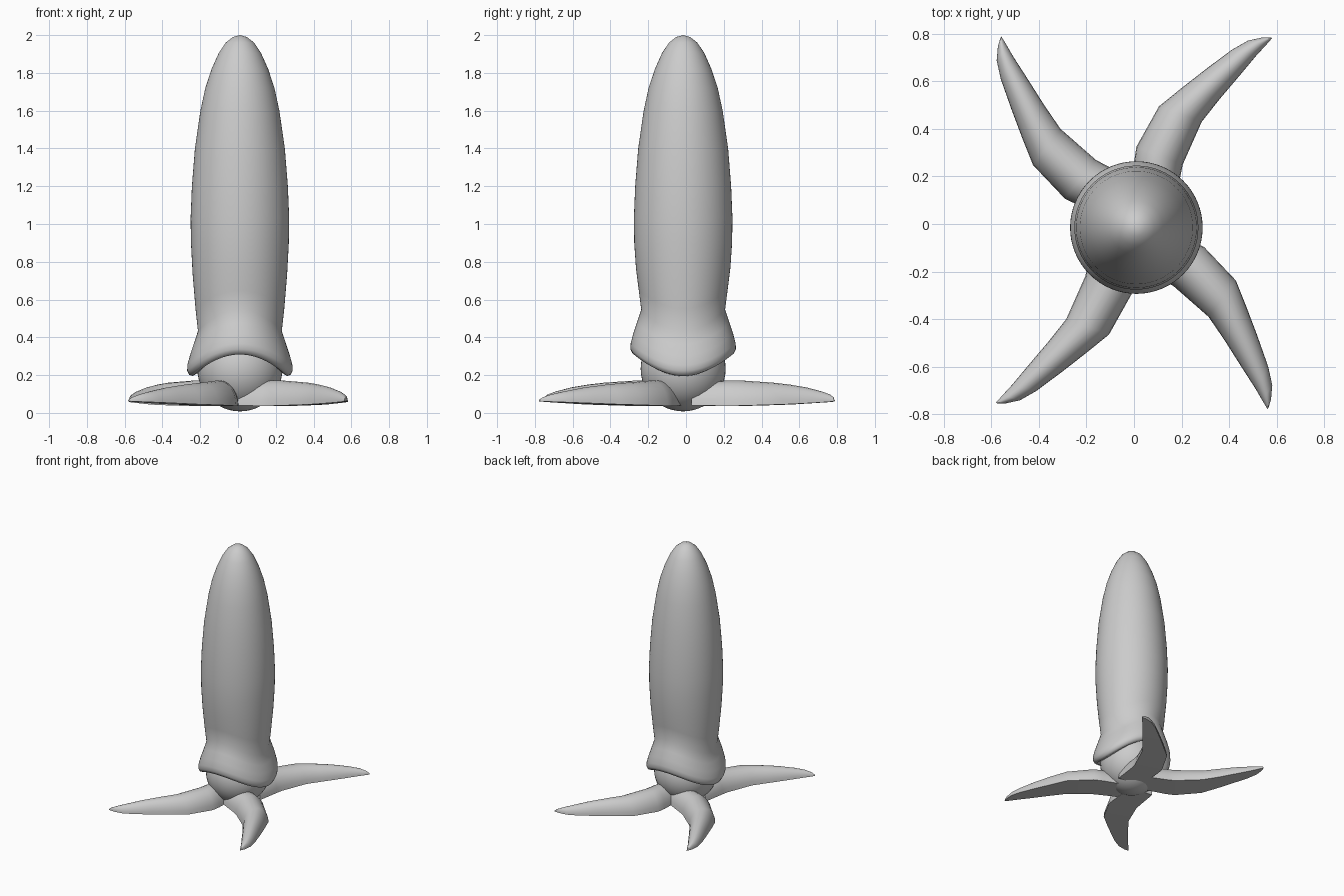
import bpy, bmesh, math
from mathutils import Matrix, Vector

cube = bpy.data.objects.get("Cube")
if cube:
    bpy.data.objects.remove(cube, do_unlink=True)

CENTRE = Vector((0.01, -0.015, 0))

grey = bpy.data.materials.new("pale grey")
grey.use_nodes = True
grey.diffuse_color = (0.6, 0.6, 0.6, 1)
grey.node_tree.nodes["Principled BSDF"].inputs["Base Color"].default_value = (0.6, 0.6, 0.6, 1)


def finish(name, bm, angle):
    bmesh.ops.recalc_face_normals(bm, faces=bm.faces)
    mesh = bpy.data.meshes.new(name)
    bm.to_mesh(mesh)
    bm.free()
    mesh.materials.append(grey)
    obj = bpy.data.objects.new(name, mesh)
    bpy.context.collection.objects.link(obj)
    bpy.ops.object.select_all(action="DESELECT")
    obj.select_set(True)
    bpy.context.view_layer.objects.active = obj
    bpy.ops.object.shade_smooth_by_angle(angle=math.radians(angle))
    return obj


def bridge(bm, rings):
    for a, b in zip(rings, rings[1:]):
        n = len(a)
        for i in range(n):
            j = (i + 1) % n
            bm.faces.new((a[i], a[j], b[j], b[i]))


# Mantle: a lathed bullet whose flared skirt dips at both sides
PROFILE = [(0.19, 0.32), (0.22, 0.27), (0.25, 0.252), (0.268, 0.258), (0.279, 0.28),
           (0.278, 0.31), (0.265, 0.36), (0.245, 0.42), (0.222, 0.49), (0.235, 0.6),
           (0.25, 0.75), (0.259, 0.9), (0.261, 1.03), (0.254, 1.2), (0.238, 1.4),
           (0.209, 1.6), (0.183, 1.72), (0.15, 1.82), (0.112, 1.905), (0.075, 1.96),
           (0.037, 1.99)]
bm = bmesh.new()
SIDES = 64
rings = []
for r, z in PROFILE:
    t = min(max((0.9 - z) / 0.4, 0), 1)
    wave = 0.057 * t * t * (3 - 2 * t)
    ring = []
    for i in range(SIDES):
        a = math.tau * i / SIDES
        ring.append(bm.verts.new(CENTRE + Vector((r * math.cos(a), r * math.sin(a),
                                                  z - wave * math.cos(2 * a)))))
    rings.append(ring)
bridge(bm, rings)
tip = bm.verts.new(CENTRE + Vector((0, 0, 2)))
for i in range(SIDES):
    bm.faces.new((rings[-1][i], rings[-1][(i + 1) % SIDES], tip))
finish("mantle", bm, 60)

# Head: a ball tucked under the skirt
bm = bmesh.new()
bmesh.ops.create_uvsphere(bm, u_segments=48, v_segments=24, radius=0.225,
                          matrix=Matrix.Translation(CENTRE + Vector((0, 0, 0.233))))
finish("head", bm, 60)

# Arms: flat-bottomed domed sections, as (left edge, right edge, bottom, top)
STATIONS = [((-0.01, 0.05), (0.17, 0.03), 0.04, 0.16),
            ((0.0, 0.26), (0.195, 0.2), 0.037, 0.172),
            ((0.01, 0.325), (0.205, 0.25), 0.037, 0.172),
            ((0.105, 0.495), (0.285, 0.43), 0.042, 0.16),
            ((0.2, 0.572), (0.36, 0.525), 0.045, 0.15),
            ((0.3, 0.65), (0.445, 0.625), 0.05, 0.135),
            ((0.41, 0.732), (0.516, 0.71), 0.055, 0.113),
            ((0.48, 0.772), (0.553, 0.75), 0.058, 0.098),
            ((0.54, 0.785), (0.575, 0.775), 0.06, 0.083),
            ((0.575, 0.785), (0.582, 0.783), 0.062, 0.07)]
ARC = 12


def make_arm(name, degrees, pivot):
    bm = bmesh.new()
    turn = Matrix.Translation(pivot) @ Matrix.Rotation(math.radians(degrees), 4, "Z")
    turn = turn @ Matrix.Translation((0, -0.015, 0))
    rings = []
    for left, right, low, high in STATIONS:
        left, right = Vector((*left, 0)), Vector((*right, 0))
        ring = []
        for k in range(ARC + 1):
            a = math.pi * k / ARC
            p = left.lerp(right, 0.5 - 0.5 * math.cos(a))
            p.z = low + (high - low) * math.sin(a)
            ring.append(bm.verts.new(turn @ p))
        rings.append(ring)
    bridge(bm, rings)
    bm.faces.new(rings[0])
    bm.faces.new(rings[-1])
    finish(name, bm, 40)


make_arm("back_left_arm", 0, Vector((0, 0.015, 0)))
make_arm("front_right_arm", 180, Vector((0, 0.015, 0)))
make_arm("front_left_arm", -107.3, Vector((0.002, 0.005, 0)))
make_arm("back_right_arm", 72.7, Vector((0.002, 0.005, 0)))
